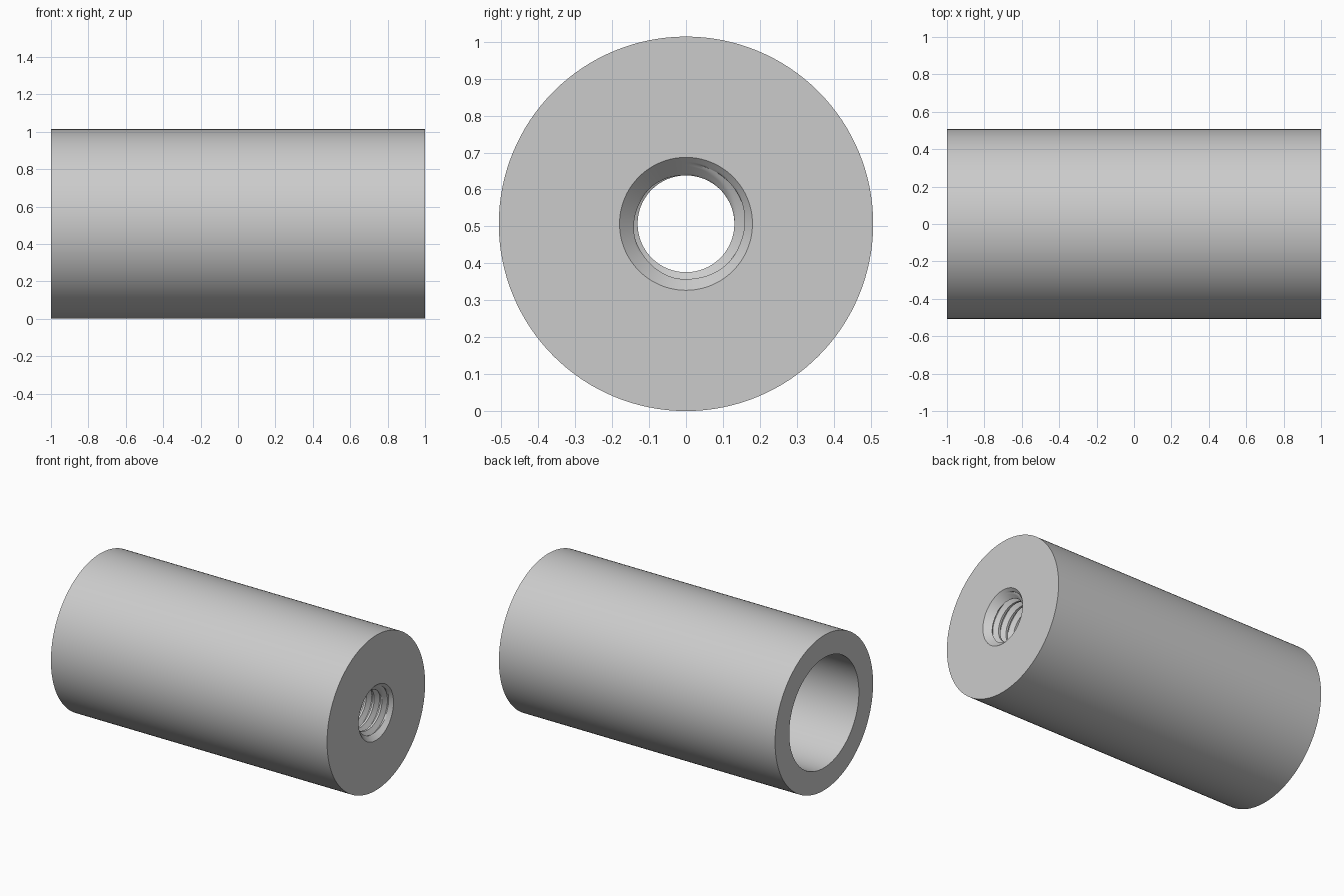
import bpy
import bmesh
from math import cos, sin, pi, ceil

cube = bpy.data.objects.get("Cube")
if cube:
    bpy.data.objects.remove(cube, do_unlink=True)

OUTER, BORE = 0.507, 0.36          # sleeve radii
MINOR, MAJOR = 0.131, 0.162        # thread radii
PITCH, STEPS = 0.0566, 16          # thread pitch, samples per turn
COUNTERSINK = 0.18                 # mouth radius of the threaded hole
SHOULDER = 0.5                     # where the wide bore meets the threaded hole
SEGMENTS = 128


def hole_radius(x, turn):
    """Radius of the threaded, countersunk hole at x and a fraction of a turn."""
    phase = ((x - 1) / PITCH - turn) % 1
    d = abs(phase - 0.5) * 2
    groove = min(1, max(0, (0.75 - d) / 0.625))
    return max(MINOR + (MAJOR - MINOR) * groove, COUNTERSINK - (1 - x))


def section(turn):
    """Closed (x, radius) section of the wall, following the thread helix."""
    pts = [(-1, BORE), (SHOULDER, BORE)]
    count = (ceil((1 - SHOULDER) / PITCH) + 1) * STEPS
    for j in range(-count, 1):
        x = min(1, max(SHOULDER, 1 + PITCH * (turn + j / STEPS)))
        pts.append((x, hole_radius(x, turn)))
    return pts + [(1, OUTER), (-1, OUTER)]


# Sweep the section around the x axis; the seam is welded afterwards
bm = bmesh.new()
rows = []
for i in range(SEGMENTS + 1):
    turn = i / SEGMENTS
    a = turn * 2 * pi
    rows.append([bm.verts.new((x, r * cos(a), r * sin(a) + OUTER))
                 for x, r in section(turn)])
for row, nxt in zip(rows, rows[1:]):
    for k in range(len(row)):
        bm.faces.new((row[k - 1], row[k], nxt[k], nxt[k - 1]))
bmesh.ops.remove_doubles(bm, verts=bm.verts, dist=0.00001)
bmesh.ops.recalc_face_normals(bm, faces=bm.faces)

mesh = bpy.data.meshes.new("threaded_sleeve")
bm.to_mesh(mesh)
bm.free()
sleeve = bpy.data.objects.new("threaded_sleeve", mesh)
bpy.context.collection.objects.link(sleeve)

# Plain grey metal
grey = bpy.data.materials.new("light_grey")
grey.use_nodes = True
grey.diffuse_color = (0.6, 0.6, 0.6, 1)
grey.node_tree.nodes["Principled BSDF"].inputs["Base Color"].default_value = (0.6, 0.6, 0.6, 1)
mesh.materials.append(grey)

bpy.ops.object.select_all(action='DESELECT')
sleeve.select_set(True)
bpy.context.view_layer.objects.active = sleeve
bpy.ops.object.shade_smooth_by_angle(angle=pi / 6)
